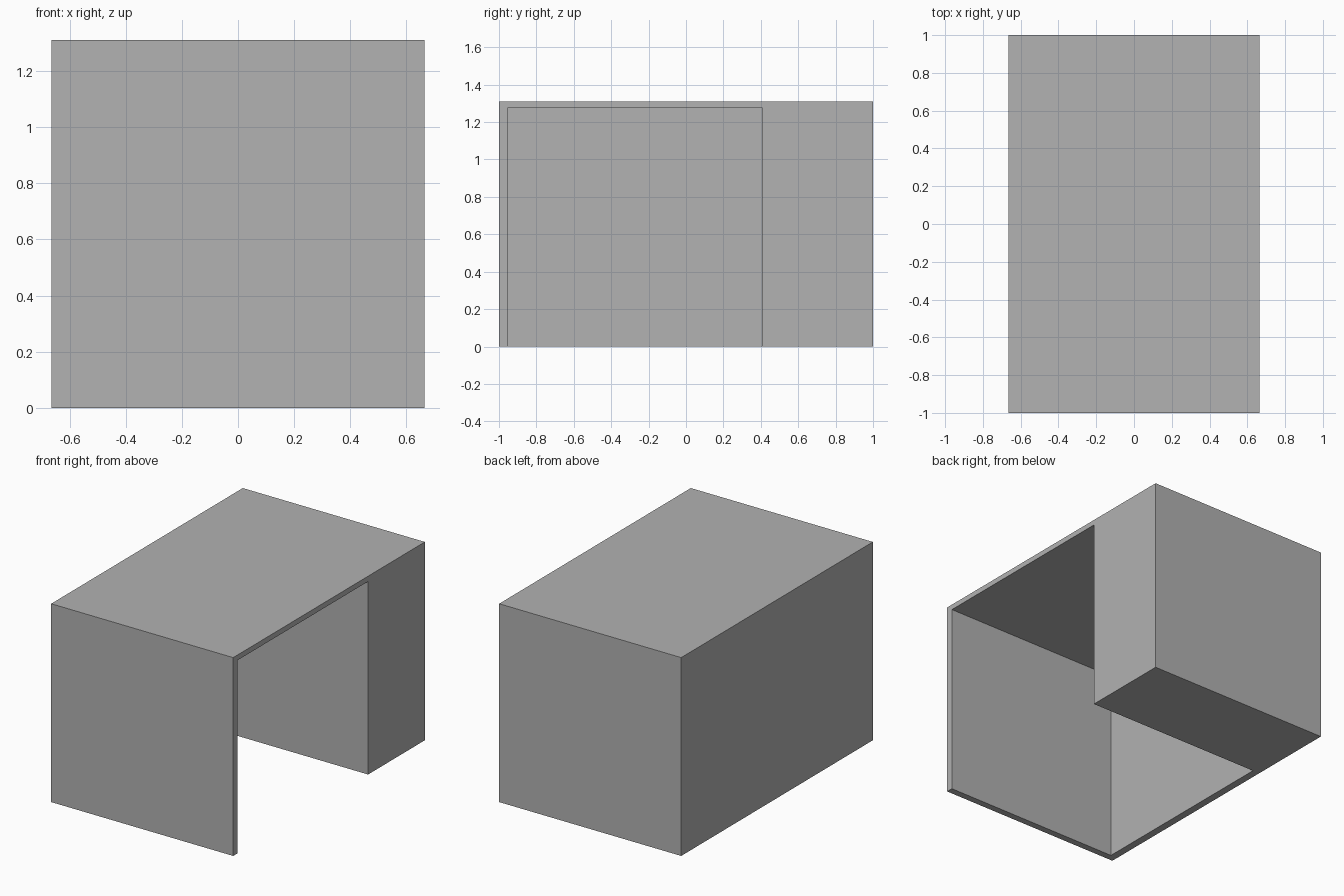
import bpy

default = bpy.data.objects.get("Cube")
if default:
    bpy.data.objects.remove(default, do_unlink=True)

# Outer size and wall thicknesses
HALF_X, HALF_Y, HEIGHT = 0.665, 1.0, 1.31
SIDE_WALL, FRONT_WALL, ROOF = 0.05, 0.045, 0.035
BLOCK_FRONT = 0.408
MARGIN = 0.1

grey = bpy.data.materials.new("plain grey")
grey.use_nodes = True
colour = (0.445, 0.445, 0.445, 1)
grey.diffuse_color = colour
grey.node_tree.nodes["Principled BSDF"].inputs["Base Color"].default_value = colour


def box(name, low, high):
    """Axis-aligned box between two corners."""
    centre = [(a + b) / 2 for a, b in zip(low, high)]
    bpy.ops.mesh.primitive_cube_add(size=1, location=centre)
    obj = bpy.context.object
    obj.name = name
    obj.scale = [b - a for a, b in zip(low, high)]
    bpy.ops.object.transform_apply(location=True, rotation=False, scale=True)
    obj.data.materials.append(grey)
    return obj


# Solid shell: roof, front panel, closed side wall and thick rear block
shell = box("shell", (-HALF_X, -HALF_Y, 0), (HALF_X, HALF_Y, HEIGHT))

# Recess open to the bottom and to the +x side
recess = box("recess_cutter",
             (-HALF_X + SIDE_WALL, -HALF_Y + FRONT_WALL, -MARGIN),
             (HALF_X + MARGIN, BLOCK_FRONT, HEIGHT - ROOF))
recess.hide_render = True

cut = shell.modifiers.new("recess", 'BOOLEAN')
cut.operation = 'DIFFERENCE'
cut.solver = 'EXACT'
cut.object = recess
bpy.context.view_layer.objects.active = shell
bpy.ops.object.modifier_apply(modifier=cut.name)
bpy.data.objects.remove(recess, do_unlink=True)
